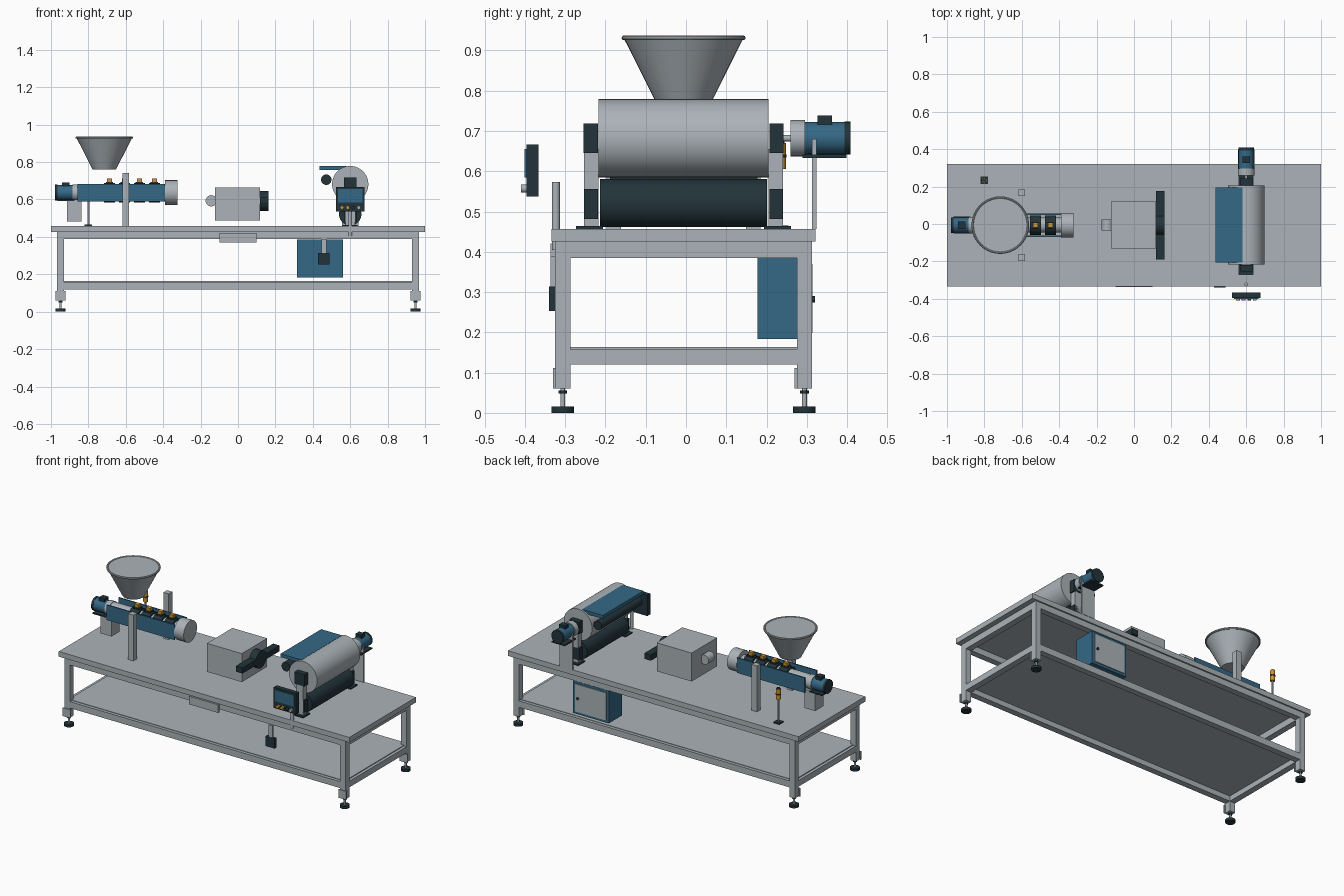
import bpy, math

if "Cube" in bpy.data.objects:
    bpy.data.objects.remove(bpy.data.objects["Cube"])

Y0 = -0.006  # line of the machine along the table


def material(name, rgb):
    m = bpy.data.materials.new(name)
    m.diffuse_color = (*rgb, 1)
    m.use_nodes = True
    m.node_tree.nodes["Principled BSDF"].inputs["Base Color"].default_value = m.diffuse_color
    return m


STEEL = material("steel_grey", (0.41, 0.45, 0.48))
BLUE = material("machine_blue", (0.035, 0.14, 0.24))
DARK = material("dark_slate", (0.016, 0.034, 0.042))
AMBER = material("amber", (0.62, 0.30, 0.03))


def finish(name, mat, smooth=False):
    ob = bpy.context.object
    ob.name = name
    ob.data.materials.append(mat)
    if smooth:
        bpy.ops.object.shade_smooth_by_angle(angle=math.radians(35))
    return ob


def box(name, mat, x, y, z):
    """Box from (min, max) ranges; y is measured from the machine line."""
    bpy.ops.mesh.primitive_cube_add(
        size=1, location=(sum(x) / 2, sum(y) / 2 + Y0, sum(z) / 2))
    bpy.context.object.scale = (x[1] - x[0], y[1] - y[0], z[1] - z[0])
    bpy.ops.object.transform_apply(location=False, rotation=False)
    return finish(name, mat)


def rod(name, mat, axis, span, centre, r, r2=None, sides=32):
    """Cylinder or cone along an axis; centre gives the other two coordinates."""
    mid = sum(span) / 2
    a, b = centre
    loc, rot = {
        "x": ((mid, a + Y0, b), (0, math.pi / 2, 0)),
        "y": ((a, mid + Y0, b), (-math.pi / 2, 0, 0)),
        "z": ((a, b + Y0, mid), (0, 0, 0))}[axis]
    bpy.ops.mesh.primitive_cone_add(
        vertices=sides, radius1=r, radius2=r if r2 is None else r2,
        depth=span[1] - span[0], location=loc, rotation=rot)
    return finish(name, mat, True)


# Table frame
box("table_top", STEEL, (-1, 1), (-0.328, 0.328), (0.425, 0.457))
box("lower_shelf", STEEL, (-0.95, 0.95), (-0.3, 0.3), (0.152, 0.163))
for sx in (-1, 1):
    xs = sorted((sx * 0.93, sx * 0.968))
    for sy in (-1, 1):
        ys = sorted((sy * 0.281, sy * 0.319))
        box("leg", STEEL, xs, ys, (0.06, 0.425))
        box("leg_plate", STEEL, (sx * 0.949 - 0.027, sx * 0.949 + 0.027),
            (ys[0] - 0.005, ys[0] + 0.002), (0.06, 0.112))
        c = (sx * 0.949, sy * 0.3)
        rod("foot_pad", DARK, "z", (0, 0.016), c, 0.028)
        rod("foot_stem", STEEL, "z", (0.016, 0.06), c, 0.006, sides=16)
        rod("foot_nut", DARK, "z", (0.048, 0.056), c, 0.011, sides=6)
    for z in ((0.385, 0.425), (0.12, 0.158)):
        box("side_rail", STEEL, xs, (-0.281, 0.281), z)
for sy in (-1, 1):
    for z in ((0.388, 0.425), (0.12, 0.16)):
        box("long_rail", STEEL, (-0.93, 0.93), sorted((sy * 0.281, sy * 0.319)), z)
box("front_plate", STEEL, (-0.1, 0.1), (-0.331, -0.319), (0.37, 0.42))

# Extruder drive
DZ = 0.637
box("drive_support", STEEL, (-0.913, -0.838), (-0.04, 0.04), (0.483, 0.6))
rod("drive_motor", BLUE, "x", (-0.965, -0.885), (0, DZ), 0.04)
rod("drive_motor_cap", DARK, "x", (-0.978, -0.965), (0, DZ), 0.042)
box("drive_motor_foot", DARK, (-0.965, -0.875), (-0.045, 0.045), (0.592, 0.6))
box("drive_terminal_box", DARK, (-0.94, -0.9), (-0.02, 0.02), (0.665, 0.692))
rod("drive_gearbox", STEEL, "x", (-0.885, -0.855), (0, DZ), 0.044)

# Barrel, guards and heaters
rod("barrel", STEEL, "x", (-0.857, -0.385), (0, DZ), 0.04)
for sy in (-1, 1):
    box("barrel_guard", BLUE, (-0.857, -0.39), sorted((sy * 0.055, sy * 0.063)), (0.59, 0.684))
    box("guard_post", STEEL, (-0.618, -0.582), sorted((sy * 0.155, sy * 0.191)), (0.457, 0.742))
for i in range(4):
    x = -0.687 + i * 0.08
    rod("heater_band", DARK, "x", (x - 0.03, x + 0.03), (0, DZ), 0.052)
    box("heater_terminal", DARK, (x - 0.02, x + 0.02), (-0.018, 0.018), (0.68, 0.694))
    box("heater_plug", AMBER, (x - 0.013, x + 0.013), (-0.013, 0.013), (0.694, 0.713))
rod("barrel_head", STEEL, "x", (-0.39, -0.324), (0, DZ), 0.066)

# Hopper
rod("hopper", STEEL, "z", (0.76, 0.933), (-0.715, 0), 0.063, 0.15, sides=40)
bpy.ops.mesh.primitive_torus_add(location=(-0.715, Y0, 0.931), major_radius=0.148,
                                 minor_radius=0.006, major_segments=40, minor_segments=10)
finish("hopper_rim", STEEL, True)

# Signal beacon
B = (-0.8, 0.24)
box("beacon_base", DARK, (-0.82, -0.78), (0.22, 0.26), (0.457, 0.465))
rod("beacon_pole", STEEL, "z", (0.465, 0.605), B, 0.005, sides=16)
rod("beacon_lamp", AMBER, "z", (0.605, 0.67), B, 0.014, sides=20)
rod("beacon_band", DARK, "z", (0.634, 0.641), B, 0.0155, sides=20)
rod("beacon_cap", DARK, "z", (0.67, 0.675), B, 0.01, sides=20)

# Melt pump housing and flat die
box("pump_housing", STEEL, (-0.122, 0.118), (-0.125, 0.125), (0.488, 0.665))
rod("pump_inlet", STEEL, "y", (-0.03, 0.03), (-0.143, 0.593), 0.03)
rod("die_hub", DARK, "x", (0.116, 0.163), (0, 0.592), 0.053)
box("die_bar", DARK, (0.118, 0.163), (-0.183, 0.183), (0.575, 0.61))

# Roller stand
RX, RZ = 0.6, 0.682
rod("chill_roller", STEEL, "y", (-0.211, 0.211), (RX, RZ), 0.097, sides=48)
rod("rubber_roller", DARK, "y", (-0.207, 0.207), (RX, 0.521), 0.06)
rod("guide_roller", DARK, "y", (-0.2, 0.2), (0.472, 0.706), 0.028)
box("film_tray", BLUE, (0.437, 0.58), (-0.2, 0.2), (0.757, 0.778))
for sy in (-1, 1):
    box("bearing_post", STEEL, (0.575, 0.625), sorted((sy * 0.211, sy * 0.247)), (0.457, 0.655))
    box("upper_bearing", DARK, (0.566, 0.634), sorted((sy * 0.213, sy * 0.248)), (0.645, 0.718))
    box("lower_bearing", DARK, (0.566, 0.634), sorted((sy * 0.213, sy * 0.247)), (0.481, 0.556))
    box("stand_foot", DARK, (0.56, 0.64), sorted((sy * 0.2, sy * 0.267)), (0.457, 0.464))

# Roller motor
rod("roller_shaft", STEEL, "y", (0.245, 0.268), (RX, RZ), 0.008, sides=16)
rod("roller_gearbox", STEEL, "y", (0.265, 0.302), (RX, RZ), 0.045)
rod("roller_motor", BLUE, "y", (0.302, 0.4), (RX, RZ), 0.04)
rod("roller_motor_cap", DARK, "y", (0.4, 0.414), (RX, RZ), 0.041)
box("roller_terminal_box", DARK, (0.58, 0.62), (0.332, 0.368), (0.715, 0.738))
box("motor_platform", DARK, (0.555, 0.645), (0.295, 0.405), (0.633, 0.641))
box("motor_bracket", STEEL, (0.555, 0.645), (0.319, 0.33), (0.457, 0.68))

# Control panel
rod("panel_pole", STEEL, "z", (0.405, 0.573), (RX, -0.317), 0.01, sides=16)
box("panel_case", DARK, (0.523, 0.677), (-0.39, -0.36), (0.537, 0.666))
box("panel_screen", BLUE, (0.535, 0.665), (-0.395, -0.389), (0.584, 0.655))
for i, mat in enumerate((AMBER, AMBER, DARK, STEEL)):
    rod("panel_button", mat, "y", (-0.404, -0.39), (0.556 + i * 0.03, 0.557), 0.01, sides=16)

# Hanging switch
box("switch_rod", STEEL, (0.446, 0.472), (-0.331, -0.319), (0.31, 0.39))
box("switch_box", DARK, (0.427, 0.49), (-0.334, -0.315), (0.253, 0.314))

# Electrical cabinet with rear door
box("cabinet", BLUE, (0.315, 0.562), (0.183, 0.315), (0.183, 0.385))
box("cabinet_door", STEEL, (0.332, 0.545), (0.314, 0.32), (0.198, 0.37))
rod("cabinet_knob", DARK, "y", (0.319, 0.326), (0.525, 0.282), 0.008, sides=16)
